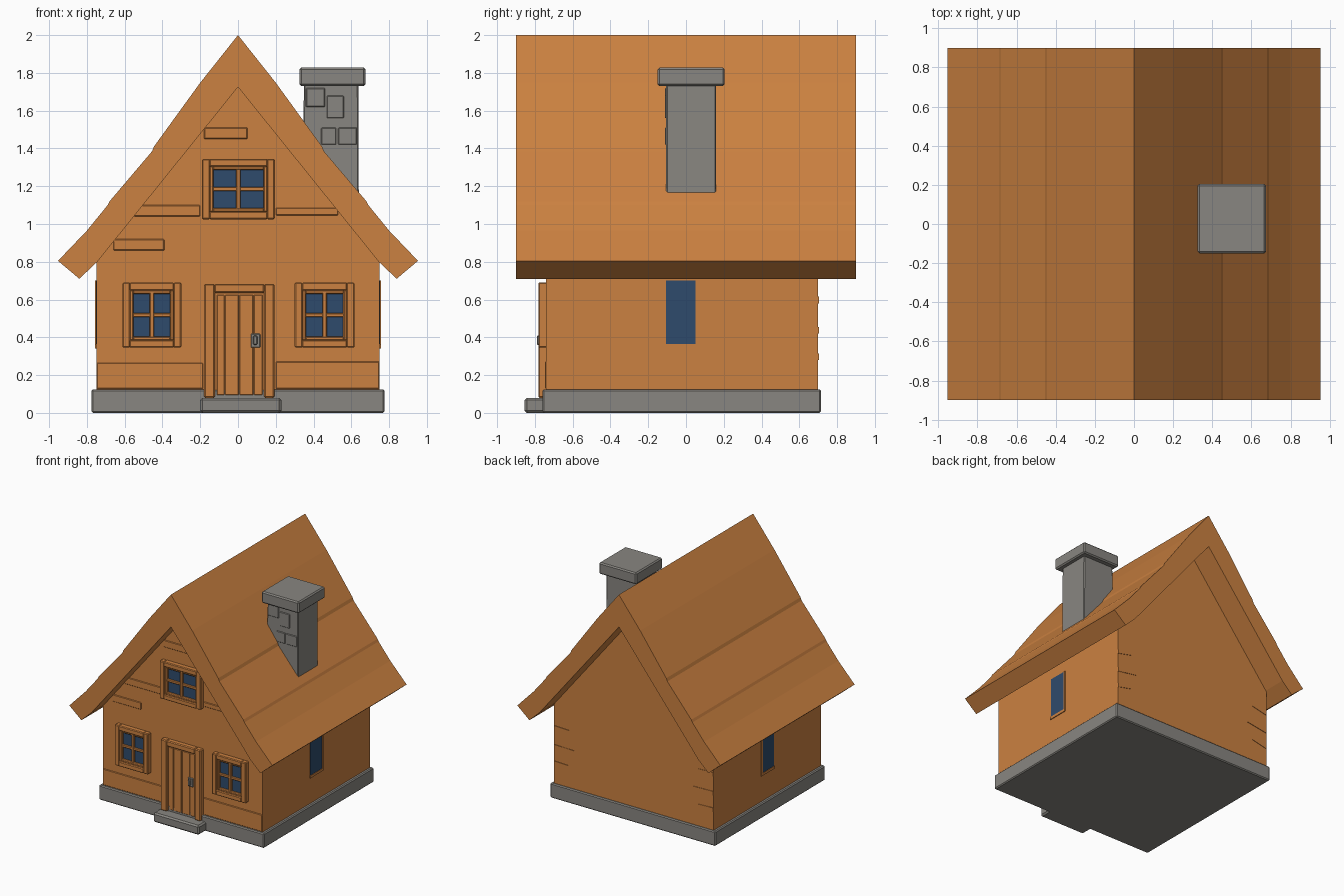
import bpy, bmesh

if "Cube" in bpy.data.objects:
    bpy.data.objects.remove(bpy.data.objects["Cube"])


def material(name, rgb):
    m = bpy.data.materials.new(name)
    m.diffuse_color = (*rgb, 1)
    m.use_nodes = True
    m.node_tree.nodes["Principled BSDF"].inputs["Base Color"].default_value = m.diffuse_color
    return m


WOOD = material("orange wood", (0.60, 0.22, 0.052))
STONE = material("grey stone", (0.25, 0.24, 0.22))
GLASS = material("blue glass", (0.028, 0.07, 0.15))


def finish(name, bm, mat, bevel=0):
    bmesh.ops.recalc_face_normals(bm, faces=bm.faces[:])
    me = bpy.data.meshes.new(name)
    bm.to_mesh(me)
    bm.free()
    ob = bpy.data.objects.new(name, me)
    bpy.context.collection.objects.link(ob)
    me.materials.append(mat)
    if bevel:
        mod = ob.modifiers.new("worn edges", 'BEVEL')
        mod.width = bevel
        mod.segments = 1
    return ob


def extrude(name, profile, y0, y1, mat, bevel=0):
    """Extrude an x-z profile from y0 to y1."""
    bm = bmesh.new()
    front = bm.faces.new([bm.verts.new((x, y0, z)) for x, z in profile])
    ext = bmesh.ops.extrude_face_region(bm, geom=[front])["geom"]
    for v in ext:
        if isinstance(v, bmesh.types.BMVert):
            v.co.y = y1
    return finish(name, bm, mat, bevel)


def box(name, x, y, z, mat, bevel=0):
    return extrude(name, [(x[0], z[0]), (x[1], z[0]), (x[1], z[1]), (x[0], z[1])],
                   y[0], y[1], mat, bevel)


def frame(name, x, z, w, y0, y1, mat=WOOD):
    """Rectangular frame of bar width w on the front wall."""
    box(name + "_left", (x[0], x[0] + w), (y0, y1), z, mat, 0.006)
    box(name + "_right", (x[1] - w, x[1]), (y0, y1), z, mat, 0.006)
    inner = (x[0] + w - 0.004, x[1] - w + 0.004)
    box(name + "_bottom", inner, (y0, y1), (z[0], z[0] + w), mat, 0.006)
    box(name + "_top", inner, (y0, y1), (z[1] - w, z[1]), mat, 0.006)


FRONT = -0.74

# Stone footing and doorstep
box("footing", (-0.775, 0.775), (-0.76, 0.715), (0, 0.125), STONE, 0.008)
box("doorstep", (-0.20, 0.23), (-0.855, -0.74), (0, 0.08), STONE, 0.012)

# Gabled house body
extrude("house_body", [(-0.75, 0.11), (0.75, 0.11), (0.75, 0.83), (0, 1.74), (-0.75, 0.83)],
        FRONT, 0.70, WOOD)

# Roof: one thick folded slab with shallow overlaps in the slope
half = [(0.20, 1.748), (0.445, 1.41), (0.455, 1.385), (0.68, 1.12), (0.69, 1.10),
        (0.80, 0.965), (0.953, 0.805), (0.84, 0.71), (0.745, 0.80)]
roof_profile = [(0, 2.0)] + half + [(0, 1.725)] + [(-x, z) for x, z in reversed(half)]
extrude("roof", roof_profile, -0.90, 0.90, WOOD)

# Chimney with cap and raised stones
extrude("chimney", [(0.335, 1.0), (0.64, 1.0), (0.637, 1.75), (0.35, 1.75)],
        -0.105, 0.16, STONE, 0.006)
box("chimney_cap", (0.325, 0.675), (-0.15, 0.205), (1.73, 1.828), STONE, 0.01)
for i, (x, z, w, h) in enumerate([(0.36, 1.62, 0.10, 0.10), (0.47, 1.56, 0.09, 0.12),
                                 (0.53, 1.42, 0.10, 0.09), (0.44, 1.42, 0.08, 0.09)]):
    box(f"chimney_stone_{i}", (x, x + w), (-0.112, -0.10), (z, z + h), STONE, 0.004)


def front_window(name, x, z):
    """Framed four-pane window on the front wall."""
    frame(name + "_frame", x, z, 0.042, -0.782, FRONT + 0.01)
    a, b = x[0] + 0.038, x[1] - 0.038
    c, d = z[0] + 0.038, z[1] - 0.038
    frame(name + "_sash", (a, b), (c, d), 0.022, -0.768, FRONT + 0.01)
    box(name + "_glass", (a + 0.01, b - 0.01), (-0.749, -0.741), (c + 0.01, d - 0.01), GLASS)
    mx, mz = (a + b) / 2, (c + d) / 2
    box(name + "_upright", (mx - 0.012, mx + 0.012), (-0.766, FRONT), (c, d), WOOD, 0.004)
    box(name + "_crossbar", (a, b), (-0.763, FRONT), (mz - 0.011, mz + 0.011), WOOD, 0.004)


front_window("left_window", (-0.612, -0.30), (0.345, 0.69))
front_window("right_window", (0.30, 0.617), (0.345, 0.69))
front_window("attic_window", (-0.19, 0.195), (1.025, 1.345))

# Door, surround and handle
for side, x in (("left", (-0.18, -0.122)), ("right", (0.138, 0.193))):
    box(f"door_post_{side}", x, (-0.782, FRONT + 0.01), (0.08, 0.683), WOOD, 0.007)
box("door_lintel", (-0.125, 0.14), (-0.782, FRONT + 0.01), (0.635, 0.683), WOOD, 0.007)
box("door_leaf", (-0.122, 0.138), (-0.757, FRONT + 0.01), (0.08, 0.637), WOOD)
for i, x in enumerate((-0.112, -0.068, 0.008, 0.085)):
    wide = (0.040, 0.072, 0.073, 0.045)[i]
    box(f"door_plank_{i}", (x, x + wide), (-0.763, -0.755), (0.095, 0.625), WOOD, 0.003)
box("handle_plate", (0.068, 0.118), (-0.772, -0.76), (0.345, 0.42), STONE, 0.004)
box("handle_grip", (0.080, 0.102), (-0.79, -0.77), (0.36, 0.41), STONE, 0.005)

# Narrow side windows with a back jamb and sill
for side, s in (("right", 1), ("left", -1)):
    def span(a, b):
        return tuple(sorted((s * a, s * b)))
    box(f"{side}_side_glass", span(0.745, 0.753), (-0.105, 0.052), (0.36, 0.70), GLASS)
    box(f"{side}_side_jamb", span(0.745, 0.757), (0.05, 0.067), (0.345, 0.70), WOOD)
    box(f"{side}_side_sill", span(0.745, 0.757), (-0.11, 0.067), (0.342, 0.364), WOOD)

# Slightly raised wall boards across the front
for i, (x0, x1, z0, z1) in enumerate([(-0.748, -0.185, 0.128, 0.265), (0.2, 0.748, 0.128, 0.272),
                                     (-0.55, -0.2, 1.04, 1.10), (0.2, 0.53, 1.045, 1.085),
                                     (-0.18, 0.05, 1.45, 1.51), (-0.66, -0.39, 0.86, 0.92)]):
    box(f"wall_board_{i}", (x0, x1), (FRONT - 0.006, FRONT + 0.005), (z0, z1), WOOD, 0.004)

# Short board ends at the back corners
for s in (1, -1):
    for i, z in enumerate((0.28, 0.42, 0.58)):
        reach = 0.14 + 0.05 * (i % 2)
        extrude(f"back_board_end_{'right' if s > 0 else 'left'}_{i}",
                [(s * 0.748, z), (s * 0.748, z + 0.035), (s * (0.75 - reach), z + 0.03)],
                0.695, 0.704, WOOD)
